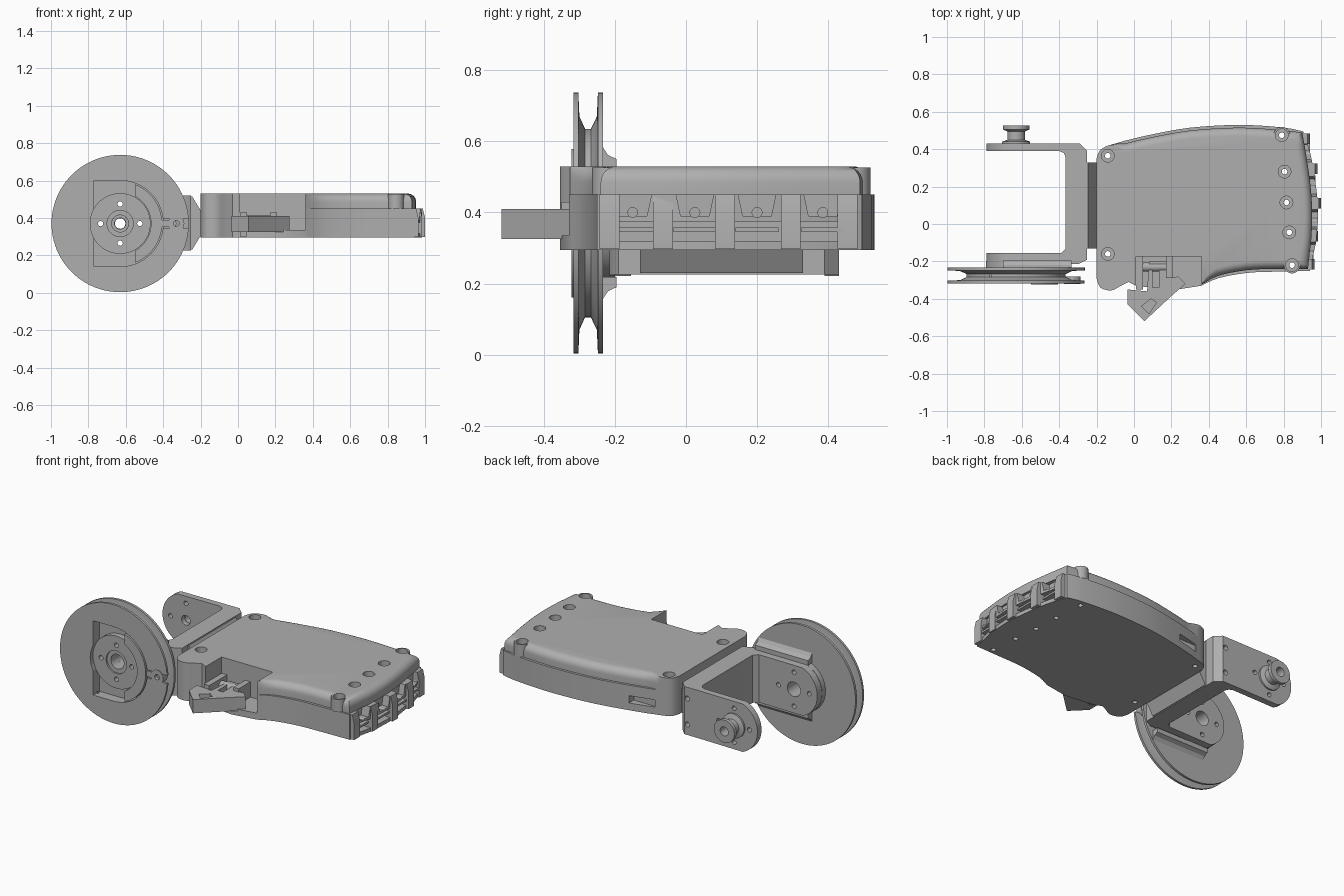
import bpy, bmesh
from math import sin, cos, pi, radians
from mathutils import Vector

if "Cube" in bpy.data.objects:
    bpy.data.objects.remove(bpy.data.objects["Cube"])

grey = bpy.data.materials.new("plain_grey")
GREY = (0.43, 0.43, 0.43, 1)
grey.use_nodes = True
grey.diffuse_color = GREY
grey.node_tree.nodes["Principled BSDF"].inputs["Base Color"].default_value = GREY
AXLE = (-0.63, 0.37)   # x, z of the pulley axle


def finish(name, bm):
    bmesh.ops.recalc_face_normals(bm, faces=bm.faces)
    mesh = bpy.data.meshes.new(name)
    bm.to_mesh(mesh)
    bm.free()
    ob = bpy.data.objects.new(name, mesh)
    bpy.context.collection.objects.link(ob)
    mesh.materials.append(grey)
    return ob


def loft(name, rings):
    """Skin a stack of matching point rings and close both ends."""
    bm = bmesh.new()
    rows = [[bm.verts.new(p) for p in ring] for ring in rings]
    for low, high in zip(rows, rows[1:]):
        for i in range(len(low)):
            bm.faces.new((low[i - 1], low[i], high[i], high[i - 1]))
    bm.faces.new(rows[0])
    bm.faces.new(rows[-1])
    return finish(name, bm)


def prism(name, pts, a, b, axis="z"):
    """Extrude a flat outline from a to b along an axis."""
    place = {"z": lambda u, v, w: (u, v, w), "y": lambda u, v, w: (u, w, v), "x": lambda u, v, w: (w, u, v)}[axis]
    return loft(name, [[place(u, v, w) for u, v in pts] for w in (a, b)])


def arc(cx, cy, r, start=0, end=360, n=40):
    m = n if end - start == 360 else n - 1
    return [(cx + r * cos(radians(start + (end - start) * i / m)),
             cy + r * sin(radians(start + (end - start) * i / m))) for i in range(n)]


def rect(u0, u1, v0, v1):
    return [(u0, v0), (u1, v0), (u1, v1), (u0, v1)]


def smooth(pts, n=3):
    """Run a smooth curve through the points."""
    p = [Vector(q) for q in [pts[0]] + pts + [pts[-1]]]
    out = []
    for a, b, c, d in zip(p, p[1:], p[2:], p[3:]):
        for i in range(n):
            t = i / n
            out.append(b + 0.5 * t * (c - a + t * (2 * a - 5 * b + 4 * c - d + t * (3 * (b - c) + d - a))))
    return [tuple(v) for v in out + [p[-1]]]


def inset(pts, d):
    """Shrink the palm outline by d, leaving the heel and thumb side in place."""
    p = [Vector(q) for q in pts]
    out = []
    for i, b in enumerate(p):
        t1, t2 = (b - p[i - 1]).normalized(), (p[(i + 1) % len(p)] - b).normalized()
        n1, n2 = Vector((-t1.y, t1.x)), Vector((-t2.y, t2.x))
        start = -0.12 if b.y > 0 else 0.36
        weight = min(max((b.x - start) / 0.08, 0), 1)
        out.append(tuple(b + (n1 + n2) / (1 + n1.dot(n2)) * d * weight))
    return out


def cut(target, pts, a, b, axis="z"):
    tool = prism("cutter", pts, a, b, axis)
    tool.hide_render = True
    mod = target.modifiers.new("cut", "BOOLEAN")
    mod.operation, mod.solver, mod.object = "DIFFERENCE", "EXACT", tool
    bpy.context.view_layer.objects.active = target
    bpy.ops.object.modifier_apply(modifier=mod.name)
    bpy.data.objects.remove(tool)


# Palm outlines: a wrist bump, curved front and back walls, bowed knuckle edge
wrist = smooth([(-0.2, -0.29), (-0.18, -0.34), (-0.12, -0.355), (-0.07, -0.33), (-0.03, -0.31)])
heel = smooth([(-0.1, 0.43), (-0.15, 0.415), (-0.185, 0.39), (-0.2, 0.35)])
front = smooth([(0.36, -0.33), (0.45, -0.29), (0.6, -0.262), (0.75, -0.255), (0.94, -0.25)])
edge = smooth([(0.973, -0.1), (0.985, 0.06), (0.973, 0.2), (0.945, 0.37), (0.905, 0.495)])
rear = smooth([(0.84, 0.51), (0.72, 0.523), (0.54, 0.53), (0.3, 0.515), (0.1, 0.48), (-0.05, 0.445)])
tray = prism("palm_tray", wrist + [(0.01, -0.33), (0.2, -0.355)] + front + edge + rear + heel, 0.295, 0.45)
cut(tray, [(0.01, -0.5), (0.2, -0.5), (0.36, -0.36), (0.36, -0.175), (0.01, -0.175)], 0.335, 0.6)

# Palm cover: notched for the thumb, with a rounded top rim
notch = [(0.01, -0.33), (0.01, -0.175), (0.36, -0.175)]
front = smooth([(0.36, -0.325), (0.45, -0.277), (0.6, -0.247), (0.75, -0.24), (0.93, -0.24)])
edge = smooth([(0.948, -0.08), (0.953, 0.06), (0.94, 0.24), (0.9, 0.49)])
rear = [(x, y - 0.015) for x, y in rear[1:]]
outline = wrist + notch + front + edge + rear + heel
rim = [(0, 0.45)] + [(0.045 * (1 - cos(k * pi / 12)), 0.485 + 0.045 * sin(k * pi / 12)) for k in range(7)]
cover = loft("palm_cover", [[(x, y, z) for x, y in inset(outline, d)] for d, z in rim])

# Screw holes with counterbores; the outermost ones sit in raised bosses
screws = [(-0.14, 0.365), (-0.14, -0.16), (0.805, 0.28), (0.815, 0.115), (0.83, -0.045)]
corners = [(0.79, 0.475), (0.845, -0.22)]
for x, y in screws + corners:
    parts = [cover]
    if (x, y) in corners:
        parts.append(prism("screw_boss", arc(x, y, 0.044), 0.45, 0.527))
    for part in parts:
        cut(part, arc(x, y, 0.034, n=24), 0.492, 0.6)
    for part in parts + [tray]:
        cut(part, arc(x, y, 0.015, n=16), 0.2, 0.6)
cut(tray, rect(-0.09, 0.06, 0.34, 0.385), 0.425, 0.6, "y")

# Four knuckle openings: a wide lower slot, a tapered upper pocket and a pin hole
knuckles = [(-0.15, 0.945), (0.025, 0.965), (0.2, 0.955), (0.385, 0.925)]
for y, x in knuckles:
    cut(tray, rect(y - 0.068, y + 0.068, 0.318, 0.375), x - 0.075, 1.1, "x")
    cut(tray, [(y - 0.04, 0.39), (y + 0.04, 0.39), (y + 0.055, 0.46), (y - 0.055, 0.46)], x - 0.025, 1.1, "x")
    cut(tray, arc(y, 0.4, 0.014, n=16), x - 0.1, 1.1, "x")
    prism("knuckle_bar", rect(y - 0.06, y + 0.06, 0.345, 0.357), x - 0.05, x + 0.015, "x")

# Ribs between the knuckles
for y, x in [(-0.215, 0.965), (-0.065, 0.985), (0.11, 1.0), (0.295, 0.98), (0.455, 0.94)]:
    prism("knuckle_rib", [(x - 0.07, 0.297), (x, 0.297), (x, 0.4), (x - 0.012, 0.45), (x - 0.07, 0.45)],
          y - 0.028, y + 0.028, "y")

# Thumb: angled hook with side ears and a pivot
thumb = prism("thumb_hook", [(-0.035, -0.35), (-0.035, -0.43), (0.055, -0.52), (0.2, -0.385), (0.275, -0.32),
                             (0.235, -0.28), (0.2, -0.29), (0.19, -0.2), (0.08, -0.2), (0.07, -0.36)], 0.325, 0.41)
cut(thumb, [(0.04, -0.44), (0.09, -0.4), (0.12, -0.42), (0.08, -0.48)], 0.37, 0.5)
cut(thumb, rect(0.1, 0.135, -0.34, -0.22), 0.36, 0.5)
for x in (0.03, 0.19):
    prism("thumb_ear", rect(-0.35 if x < 0.1 else -0.29, -0.17, 0.3, 0.43), x - 0.018, x + 0.018, "x")
prism("thumb_pivot", arc(-0.23, 0.39, 0.025, n=20), 0.02, 0.2, "x")

# Wrist neck and bracket spine
prism("wrist_neck", [(-0.26, 0.23), (-0.245, 0.23), (-0.2, 0.305), (-0.2, 0.44), (-0.245, 0.515), (-0.26, 0.515)],
      -0.13, 0.33, "y")
spine = prism("bracket_spine", [(-0.365, -0.13), (-0.39, -0.155), (-0.39, -0.215), (-0.3, -0.215), (-0.25, -0.19),
                                (-0.25, 0.39), (-0.29, 0.43), (-0.4, 0.43), (-0.4, 0.39), (-0.375, 0.38),
                                (-0.365, 0.355)], 0.225, 0.52)
for z in (0.29, 0.45):
    cut(spine, arc(-0.31, z, 0.016, n=16), 0.3, 0.6, "y")


# Bracket arms with round ends and a bolt circle
def drill_bolts(ob):
    for k in range(4):
        x, z = AXLE[0] + 0.105 * cos(k * pi / 2), AXLE[1] + 0.105 * sin(k * pi / 2)
        cut(ob, arc(x, z, 0.014, n=16), -1, 1, "y")


for name, y0, y1, bore in [("rear_arm", 0.39, 0.43, 0.03), ("front_arm", -0.215, -0.155, 0.045)]:
    ob = prism(name, [(-0.39, 0.225), (-0.39, 0.52)] + arc(*AXLE, 0.16, 112, 248), y0, y1, "y")
    cut(ob, arc(*AXLE, bore, n=32), -1, 1, "y")
    drill_bolts(ob)


# Turned parts around the axle
def turned(name, profile, steps=96):
    bm = bmesh.new()
    ring = [bm.verts.new((AXLE[0] + r, y, AXLE[1])) for r, y in profile]
    edges = [bm.edges.new((a, b)) for a, b in zip(ring, ring[1:] + ring[:1])]
    bmesh.ops.spin(bm, geom=ring + edges, cent=(AXLE[0], 0, AXLE[1]), axis=(0, 1, 0), angle=2 * pi, steps=steps)
    bmesh.ops.remove_doubles(bm, verts=bm.verts, dist=1e-5)
    return finish(name, bm)


turned("rear_knob", [(0.028, 0.42), (0.075, 0.42), (0.075, 0.44), (0.047, 0.45), (0.047, 0.495), (0.07, 0.505),
                     (0.07, 0.527), (0.028, 0.527)], 40)
wheel = turned("pulley_wheel", [(0.02, -0.317), (0.367, -0.317), (0.367, -0.303), (0.3, -0.3), (0.265, -0.284),
                                (0.265, -0.268), (0.3, -0.251), (0.367, -0.248), (0.367, -0.233), (0.02, -0.233)])
# D-shaped opening, hub hole and keyed slot in the wheel
cut(wheel, [(-0.77, 0.6), (-0.77, 0.14)] + arc(*AXLE, 0.23, -90, 90, 32), -0.4, -0.255, "y")
cut(wheel, arc(*AXLE, 0.16), -0.4, -0.2, "y")
cut(wheel, rect(-0.42, -0.22, 0.345, 0.395), -0.4, -0.3, "y")

# Raised crescent beside the hub
prism("wheel_crescent", arc(*AXLE, 0.224, -69, 69, 32) + arc(*AXLE, 0.165, -61, 61, 32)[::-1], -0.323, -0.25, "y")
drill_bolts(turned("pulley_hub", [(0.045, -0.28), (0.07, -0.28), (0.07, -0.29), (0.162, -0.29), (0.162, -0.2),
                                  (0.045, -0.2)], 64))
key = prism("wheel_key", arc(-0.33, 0.37, 0.043, n=28), -0.321, -0.28, "y")
cut(key, arc(-0.33, 0.37, 0.016, n=16), -0.4, -0.25, "y")
prism("wheel_key_stem", rect(-0.43, -0.36, 0.352, 0.388), -0.315, -0.28, "y")

# Guide ledges above and below the front arm
for s in (-1, 1):
    z = [0.37 + s * d for d in (0.152, 0.18, 0.217)]
    prism("guide_ledge", [(-0.236, z[0]), (-0.195, z[0]), (-0.195, z[1]), (-0.22, z[1] + s * 0.012), (-0.236, z[2])],
          -0.7, -0.335, "x")

# Shade everything smooth, keeping hard edges
for ob in bpy.context.collection.objects:
    ob.select_set(ob.type == "MESH")
bpy.ops.object.shade_smooth_by_angle(angle=radians(30))
